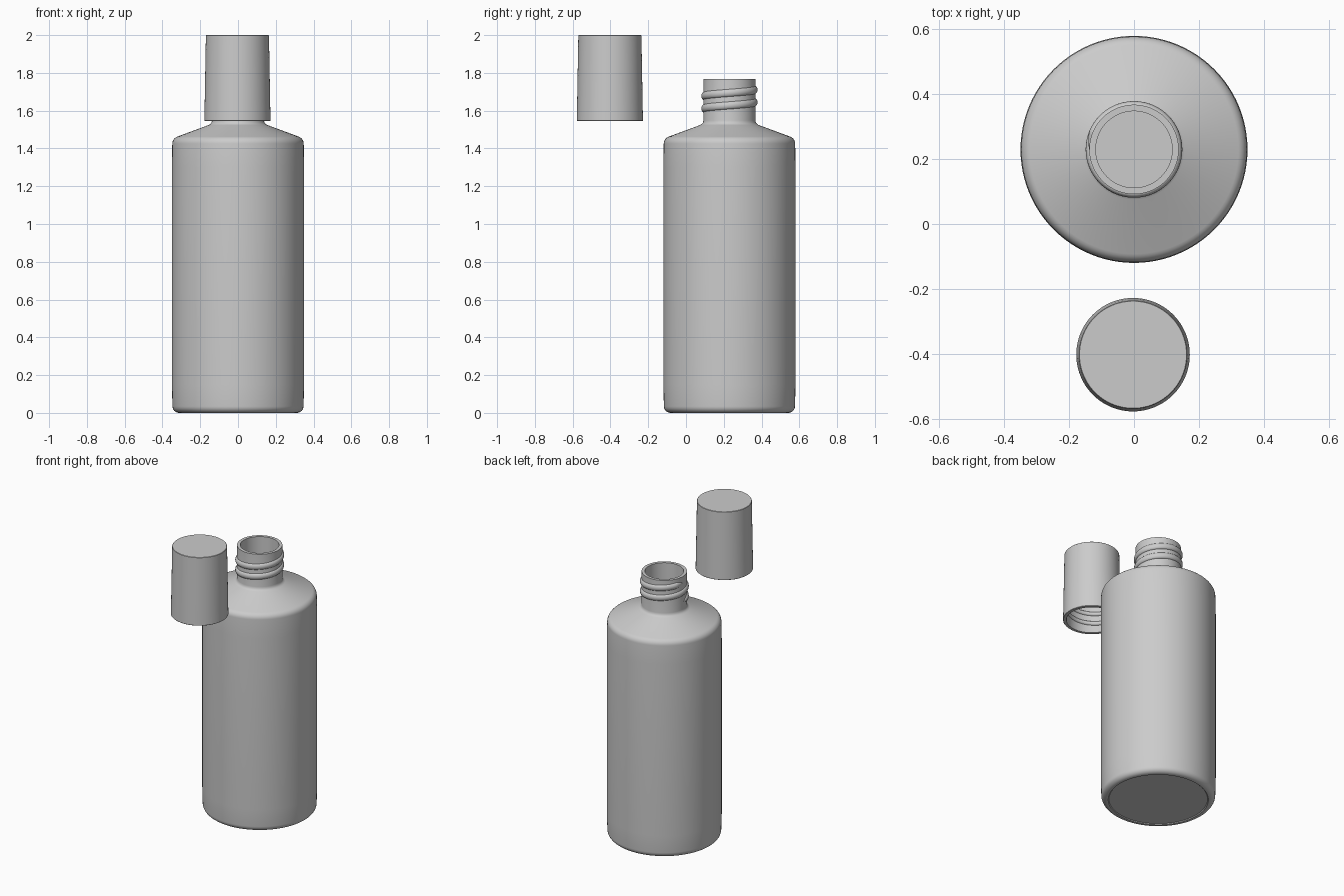
import bpy, bmesh, math

if "Cube" in bpy.data.objects:
    bpy.data.objects.remove(bpy.data.objects["Cube"])

SEG = 96


def finish(bm, name, loc):
    bmesh.ops.recalc_face_normals(bm, faces=bm.faces)
    mesh = bpy.data.meshes.new(name)
    bm.to_mesh(mesh)
    bm.free()
    ob = bpy.data.objects.new(name, mesh)
    bpy.context.collection.objects.link(ob)
    ob.location = loc
    bpy.ops.object.select_all(action='DESELECT')
    ob.select_set(True)
    bpy.context.view_layer.objects.active = ob
    bpy.ops.object.shade_smooth_by_angle(angle=math.radians(35))
    return ob


def arc(cx, cz, r, a0, a1, n=6):
    """Rounded profile corner, angles in degrees."""
    angles = [math.radians(a0 + (a1 - a0) * i / n) for i in range(n + 1)]
    return [(cx + r * math.cos(a), cz + r * math.sin(a)) for a in angles]


def lathe(name, profile, loc):
    """Revolve a profile that starts and ends on the axis."""
    bm = bmesh.new()
    vs = [bm.verts.new((r, 0, z)) for r, z in profile]
    edges = [bm.edges.new(p) for p in zip(vs, vs[1:])]
    bmesh.ops.spin(bm, geom=vs + edges, cent=(0, 0, 0), axis=(0, 0, 1),
                   angle=math.tau, steps=SEG)
    bmesh.ops.remove_doubles(bm, verts=bm.verts, dist=1e-5)
    return finish(bm, name, loc)


def thread(name, radius, height, half, z0, pitch, turns, start, loc):
    """Rounded helical ridge that fades out at both ends."""
    bm = bmesh.new()
    steps, sides = int(turns * SEG), 8
    rows = []
    for i in range(steps + 1):
        a = start + math.tau * turns * i / steps
        z = z0 + pitch * turns * i / steps
        fade = max(0.05, min(1, i / 6, (steps - i) / 6))
        row = []
        for k in range(sides + 1):
            t = math.pi * k / sides
            r = radius + height * (fade * math.sin(t) ** 1.3 if 0 < k < sides else -0.1)
            row.append(bm.verts.new((r * math.cos(a), r * math.sin(a),
                                     z - half * fade * math.cos(t))))
        rows.append(row)
    for p, q in zip(rows, rows[1:]):
        for k in range(sides):
            bm.faces.new((p[k], q[k], q[k + 1], p[k + 1]))
    bm.faces.new(rows[0])
    bm.faces.new(rows[-1])
    return finish(bm, name, loc)


# Hollow bottle with rounded base, sloping shoulder and open neck
bottle_at = (0, 0.23, 0)
outer = [(0, 0.005), (0.30, 0.005), (0.305, 0.0)]
outer += arc(0.312, 0.035, 0.035, -90, 0)
outer += [(0.35, 0.15), (0.35, 1.3)]
outer += arc(0.308, 1.425, 0.04, 0, 69)
outer += [(0.155, 1.524), (0.146, 1.529), (0.14, 1.537), (0.138, 1.548),
          (0.138, 1.767)]
inner = [(0.118, 1.767), (0.118, 1.525), (0.13, 1.512), (0.30, 1.447),
         (0.328, 1.42), (0.328, 0.05), (0.31, 0.027), (0, 0.027)]
lathe("bottle", outer + inner, bottle_at)
thread("neck_thread", 0.138, 0.011, 0.02, 1.595, 0.066, 2, math.pi, bottle_at)

# Slightly tapered cap, open underneath, with an inner thread
cap_at = (-0.003, -0.403, 0)
lathe("cap", [(0, 2.0), (0.165, 2.0), (0.167, 1.998), (0.175, 1.547),
              (0.173, 1.545), (0.155, 1.545), (0.153, 1.548),
              (0.149, 1.975), (0, 1.975)], cap_at)
thread("cap_thread", 0.153, -0.011, 0.014, 1.60, 0.066, 2, math.pi, cap_at)
